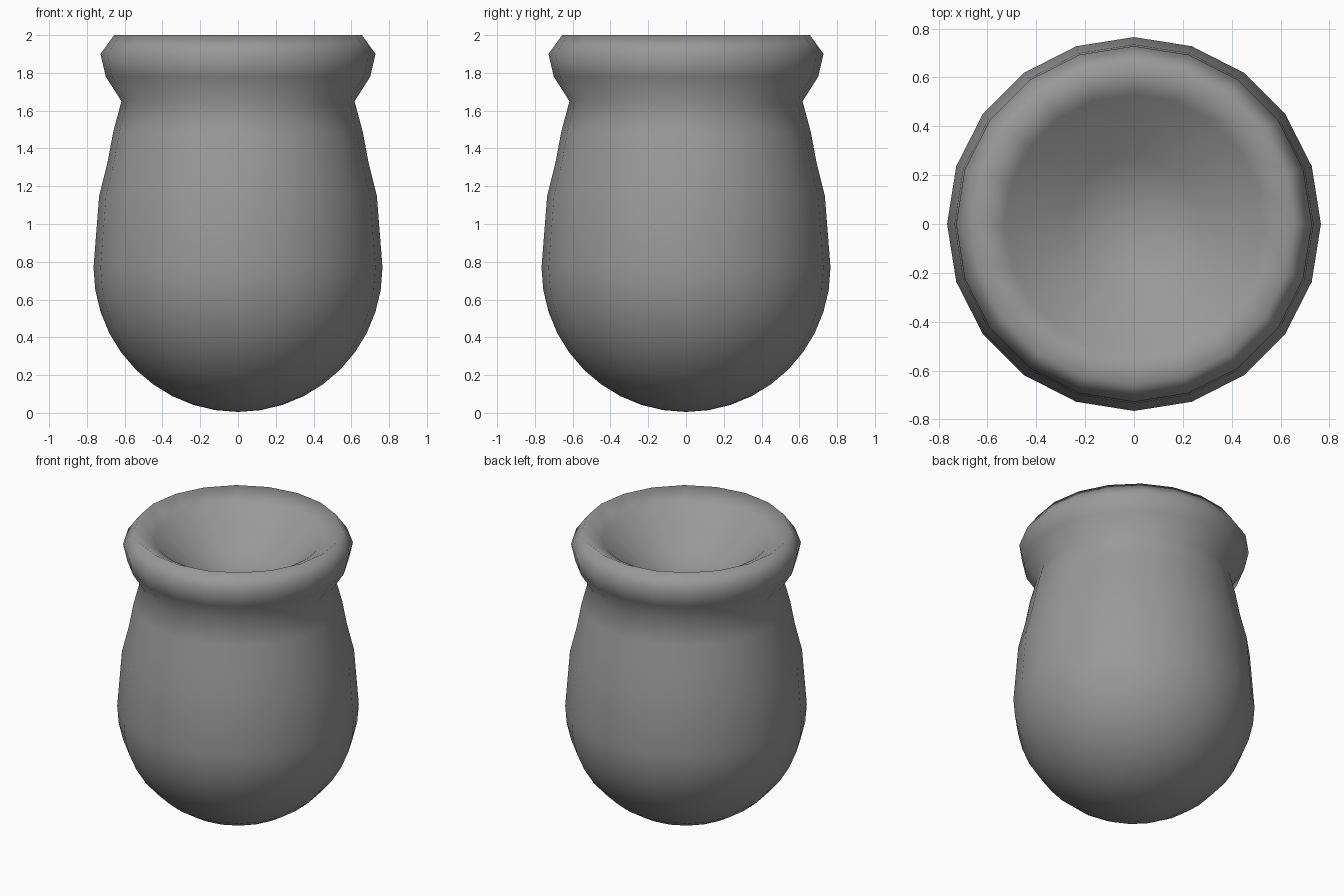
import bpy, bmesh, math

if "Cube" in bpy.data.objects:
    bpy.data.objects.remove(bpy.data.objects["Cube"])

SIDES = 20
R, MID = 0.765, 0.77

# Profile from bottom pole to inner pole: round base, tapering wall, flared rim, sunken mouth
base = [(R * math.sin(math.radians(9 * i)), MID - R * math.cos(math.radians(9 * i)))
        for i in range(1, 11)]
wall = [(0.735, 1.15), (0.69, 1.33), (0.66, 1.49), (0.617, 1.65)]
rim = [(0.70, 1.78), (0.728, 1.90), (0.656, 2.0)]
mouth = [(0.53, 1.93), (0.27, 1.71)]
profile = base + wall + rim + mouth

bm = bmesh.new()
rings = [[bm.verts.new((r * math.cos(math.tau * k / SIDES),
                        r * math.sin(math.tau * k / SIDES), z))
          for k in range(SIDES)] for r, z in profile]
bottom = bm.verts.new((0, 0, 0.005))
inner = bm.verts.new((0, 0, 1.63))

# Skin the rings and close both poles
for k in range(SIDES):
    n = (k + 1) % SIDES
    bm.faces.new((bottom, rings[0][n], rings[0][k]))
    bm.faces.new((rings[-1][k], rings[-1][n], inner))
    for a, b in zip(rings, rings[1:]):
        bm.faces.new((a[k], a[n], b[n], b[k]))
for f in bm.faces:
    f.smooth = True

mesh = bpy.data.meshes.new("pot")
bm.to_mesh(mesh)
bm.free()

# Dark grey glaze
glaze = bpy.data.materials.new("dark_grey")
glaze.diffuse_color = (0.32, 0.32, 0.32, 1)
glaze.use_nodes = True
glaze.node_tree.nodes["Principled BSDF"].inputs["Base Color"].default_value = glaze.diffuse_color
mesh.materials.append(glaze)

pot = bpy.data.objects.new("pot", mesh)
bpy.context.collection.objects.link(pot)
